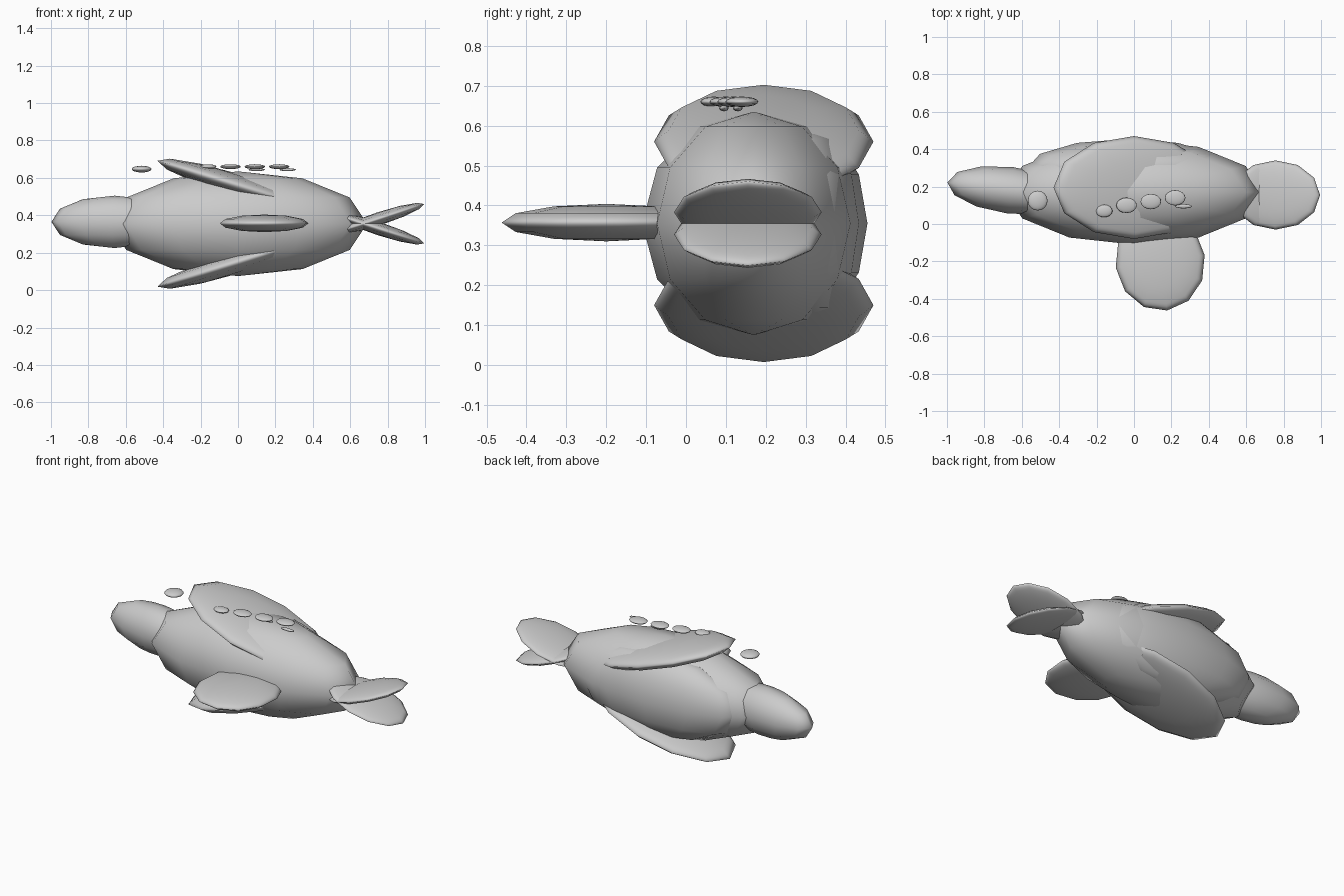
import bpy
from math import radians
from mathutils import Euler

old = bpy.data.objects.get("Cube")
if old:
    bpy.data.objects.remove(old, do_unlink=True)

grey = bpy.data.materials.new("plain_grey")
grey.use_nodes = True
grey.diffuse_color = (0.6, 0.6, 0.6, 1)
grey.node_tree.nodes["Principled BSDF"].inputs["Base Color"].default_value = (0.6, 0.6, 0.6, 1)

MID = 0.355  # height of the mirror plane


def lobe(name, centre, radii, turn=(0, 0, 0), segments=12, rings=6):
    """Smooth, coarse ellipsoid."""
    bpy.ops.mesh.primitive_uv_sphere_add(segments=segments, ring_count=rings, radius=1,
                                         location=centre)
    ob = bpy.context.object
    ob.name = name
    ob.scale = radii
    ob.rotation_euler = Euler([radians(a) for a in turn])
    ob.data.materials.append(grey)
    bpy.ops.object.shade_smooth()
    return ob


# Trunk, belly and head
lobe("body", (0, 0.17, MID), (0.69, 0.28, 0.28))
lobe("belly", (-0.035, 0.295, MID), (0.54, 0.16, 0.245))
lobe("head", (-0.66, 0.18, 0.365), (0.34, 0.125, 0.14), (0, 0, -7))

# Back fin
lobe("dorsal_fin", (0.14, -0.2, 0.357), (0.24, 0.265, 0.047), (0, 0, 8))

# Mirrored flippers and crossed tail flukes
for side, label in ((1, "upper"), (-1, "lower")):
    lobe(label + "_flipper", (0, 0.195, MID + side * 0.205), (0.45, 0.275, 0.06),
         (0, side * 17, 0))
    lobe(label + "_tail_fluke", (0.757, 0.155, MID + side * 0.028), (0.25, 0.185, 0.035),
         (0, side * -18, 0))

# Eye, row of spots and two thin bars
lobe("eye", (-0.515, 0.125, 0.647), (0.053, 0.053, 0.018), segments=16, rings=8)
for i, (x, y, r) in enumerate([(-0.16, 0.07, 0.045), (-0.04, 0.1, 0.055),
                               (0.09, 0.12, 0.055), (0.22, 0.14, 0.055)]):
    lobe(f"spot_{i + 1}", (x, y, 0.66), (r, r * 0.75, 0.013), segments=16, rings=8)
for i, (x, y) in enumerate([(0.1, 0.13), (0.265, 0.095)]):
    lobe(f"bar_{i + 1}", (x, y, 0.644), (0.045, 0.012, 0.008))
